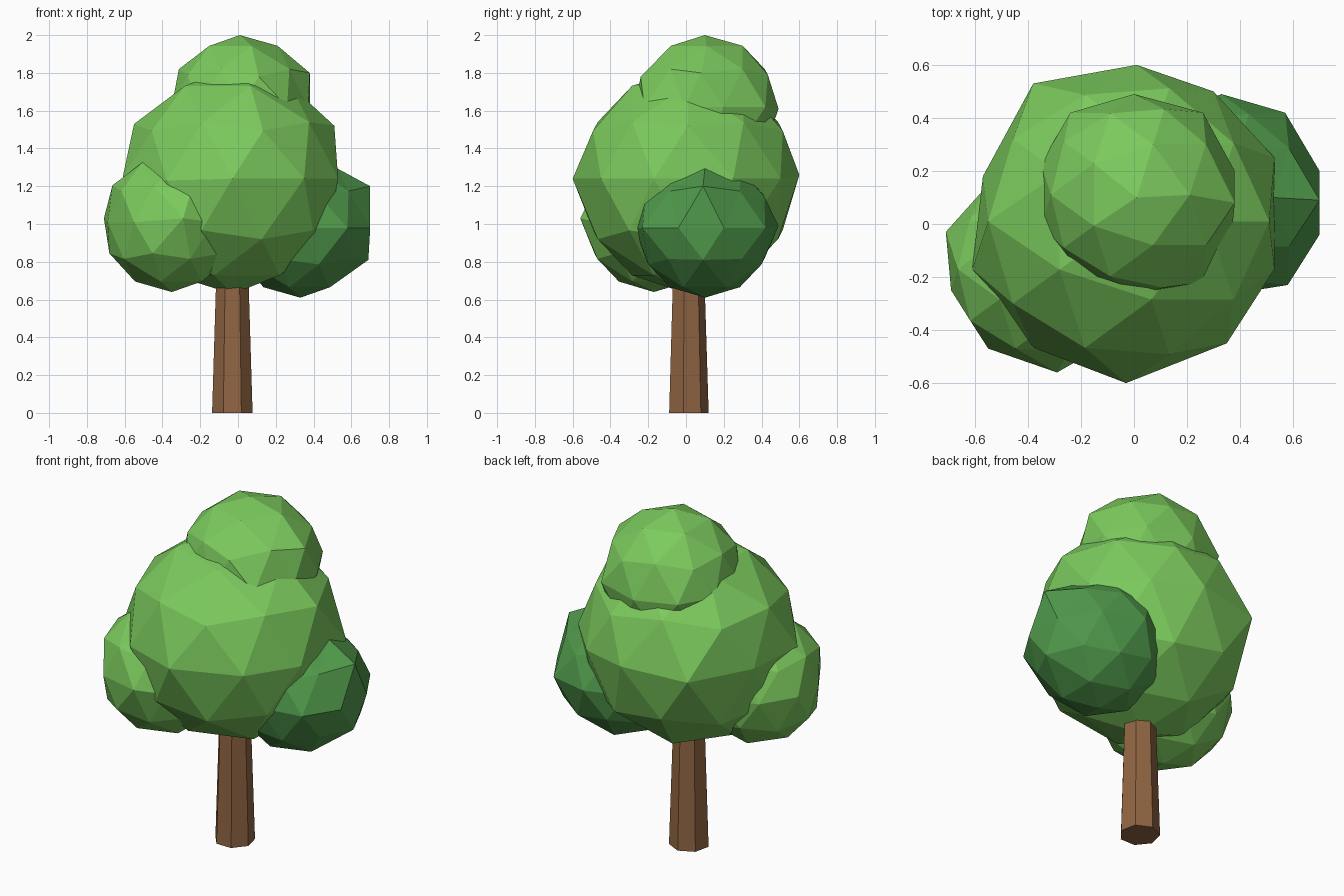
import bpy
from mathutils import Vector

if "Cube" in bpy.data.objects:
    bpy.data.objects.remove(bpy.data.objects["Cube"], do_unlink=True)


def make_material(name, rgb):
    mat = bpy.data.materials.new(name)
    mat.use_nodes = True
    color = (*rgb, 1.0)
    mat.diffuse_color = color
    node = next(n for n in mat.node_tree.nodes if n.type == "BSDF_PRINCIPLED")
    node.inputs["Base Color"].default_value = color
    return mat


bark = make_material("bark brown", (0.28, 0.13, 0.055))
leaf = make_material("leaf green", (0.20, 0.59, 0.11))
dark_leaf = make_material("dark leaf green", (0.08, 0.32, 0.07))


def finish(name, mat):
    obj = bpy.context.object
    obj.name = name
    obj.data.name = name
    obj.data.materials.append(mat)
    bpy.ops.object.shade_flat()
    return obj


def foliage(name, center, radius, mat, pulls):
    """Faceted ball whose nearest corners are pulled to the given points."""
    bpy.ops.mesh.primitive_ico_sphere_add(subdivisions=2, radius=radius, location=center)
    obj = finish(name, mat)
    middle = Vector(center)
    verts = obj.data.vertices
    for point in pulls:
        target = Vector(point) - middle
        nearest = min(verts, key=lambda v: (v.co - target).length)
        nearest.co = target
    return obj


# Tapered seven-sided trunk
bpy.ops.mesh.primitive_cone_add(vertices=7, radius1=0.11, radius2=0.085,
                                depth=0.8, location=(-0.03, 0.01, 0.4))
finish("trunk", bark)

# Large central crown
foliage("main_crown", (-0.03, 0.01, 1.23), 0.59, leaf, [
    (0.01, 0.60, 1.26), (-0.38, 0.53, 1.24), (-0.57, 0.18, 1.24),
    (-0.61, -0.17, 1.25), (-0.03, -0.60, 1.24), (0.35, -0.45, 1.24),
    (0.53, -0.17, 1.24), (0.53, 0.25, 1.24), (0.30, 0.50, 1.24),
    (-0.03, 0.01, 0.63), (-0.55, 0.01, 1.53), (0.51, 0.01, 1.52)])

# Small cap of leaves on top
foliage("top_crown", (0.01, 0.11, 1.62), 0.38, leaf, [
    (0.0, 0.49, 1.61), (0.26, 0.42, 1.62), (0.38, 0.20, 1.62),
    (0.38, 0.08, 1.80), (0.26, -0.22, 1.62), (-0.24, 0.42, 1.62),
    (0.11, -0.24, 1.78), (0.01, 0.10, 2.0)])

# Side clumps
foliage("right_clump", (-0.35, -0.17, 1.01), 0.37, leaf, [
    (-0.71, -0.03, 1.03), (-0.69, -0.25, 1.01),
    (-0.55, -0.47, 1.01), (-0.29, -0.56, 1.03)])
foliage("left_clump", (0.33, 0.10, 0.98), 0.37, dark_leaf, [
    (0.33, 0.49, 0.99), (0.57, 0.42, 0.98), (0.70, 0.20, 0.98),
    (0.70, -0.04, 0.98), (0.58, -0.23, 0.98),
    (0.70, 0.09, 1.20), (0.69, 0.09, 0.81)])
